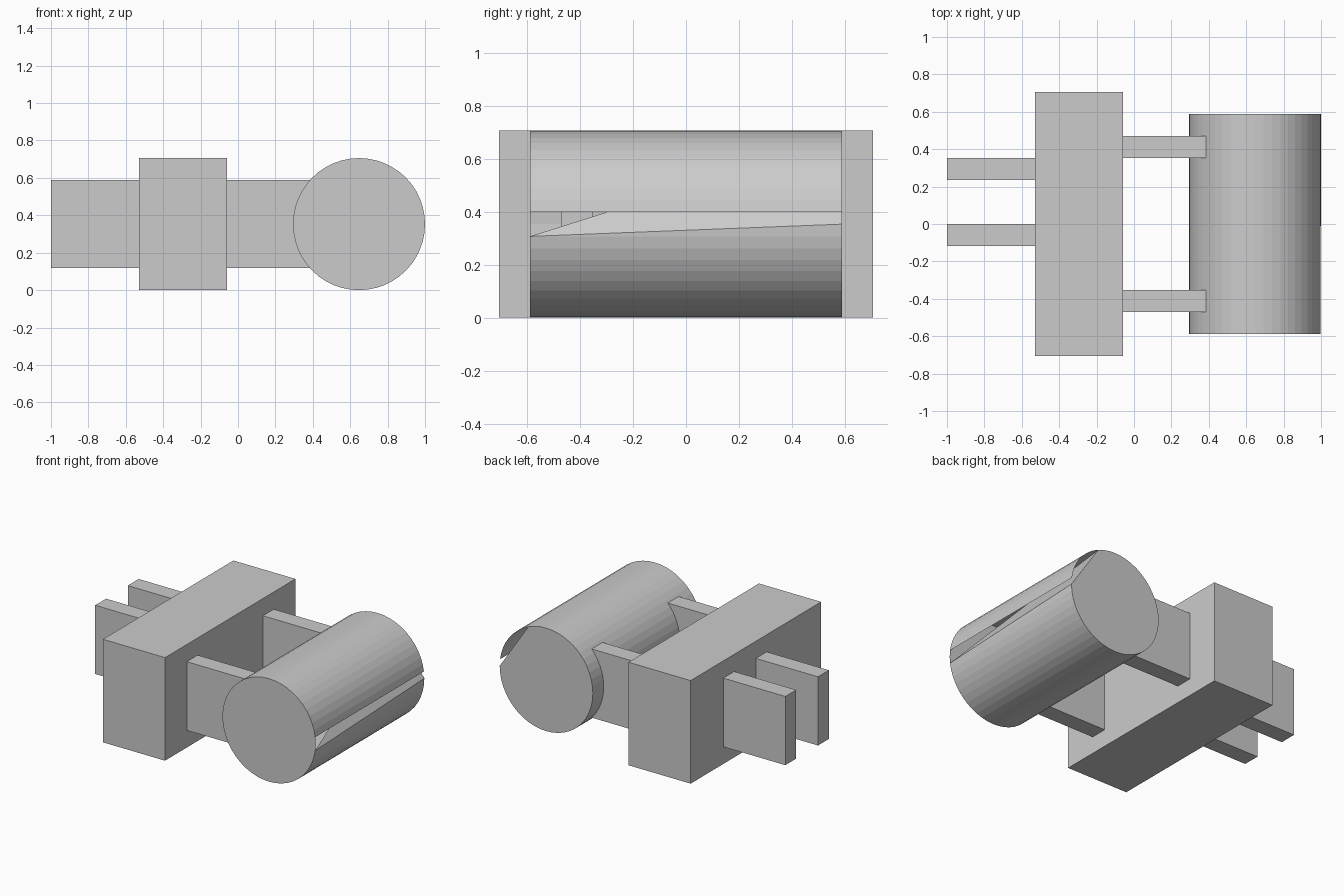
import bpy, math

if "Cube" in bpy.data.objects:
    bpy.data.objects.remove(bpy.data.objects["Cube"])

U = 2 / 17  # modelling unit: the whole model is 17 units long


def make(name, verts, faces):
    me = bpy.data.meshes.new(name)
    me.from_pydata(verts, [], faces)
    ob = bpy.data.objects.new(name, me)
    bpy.context.collection.objects.link(ob)
    return ob


def box(name, x, y, z):
    """Box from (min, max) ranges given in units."""
    verts = [(a * U, b * U, c * U) for a in x for b in y for c in z]
    faces = [(0, 1, 3, 2), (4, 6, 7, 5), (0, 4, 5, 1),
             (2, 3, 7, 6), (0, 2, 6, 4), (1, 5, 7, 3)]
    return make(name, verts, faces)


# Main crossbar block
box("body_block", (-4.5, -0.5), (-6, 6), (0, 6))

# Two plates behind the block
for i, y in enumerate((-1, 2)):
    box(f"rear_prong_{i + 1}", (-8.5, -4.5), (y, y + 1), (1, 5))

# Two arms carrying the drum
for i, y in enumerate((-4, 3)):
    box(f"drum_arm_{i + 1}", (-0.5, 3.5), (y, y + 1), (1, 5))

# Drum lying along y, with an open slit and a clipped back cap
N, R, CLIP = 48, 3 * U, 9
verts = []
for y in (-5 * U, 5 * U):
    for i in range(N):
        a = 2 * math.pi * i / N
        verts.append((5.5 * U + R * math.cos(a), y, R + R * math.sin(a)))
faces = [(i, i + 1, N + i + 1, N + i)[::-1] for i in range(1, N - 1)]
faces.append((N - 1, 2 * N - 1, N))               # last slanted wall piece
faces.append((N - 1, N, N + CLIP))                # sloped face inside the slit
faces.append(tuple(range(N)))                     # front cap
faces.append(tuple([N] + list(range(2 * N - 1, N + CLIP - 1, -1))))  # back cap
faces = [f if len(f) != 4 else f[::-1] for f in faces]
# Wall winding: make each wall quad face away from the drum axis
faces = [f[::-1] if len(f) == 4 else f for f in faces]
drum = make("drum", verts, faces)
for p in drum.data.polygons:
    out = (p.center.x - 5.5 * U) * p.normal.x + (p.center.z - R) * p.normal.z
    if abs(p.normal.y) > 0.9:
        out = p.center.y * p.normal.y
    if out < 0:
        p.flip()
drum.data.update()
